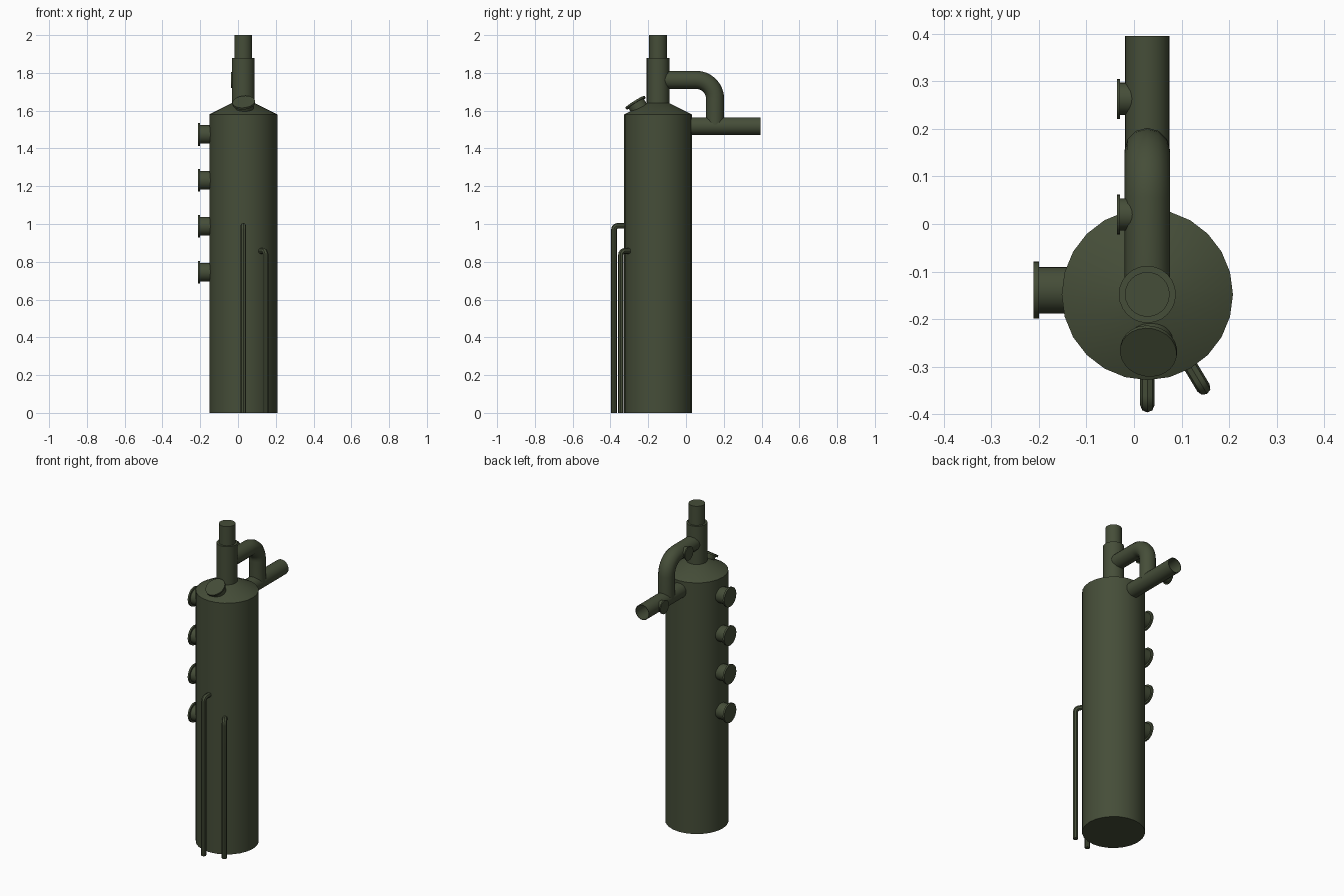
import bpy, bmesh, math
from mathutils import Vector

if "Cube" in bpy.data.objects:
    bpy.data.objects.remove(bpy.data.objects["Cube"])

CX, CY = 0.028, -0.148          # tank axis

green = bpy.data.materials.new("dark olive green")
green.diffuse_color = (0.06, 0.075, 0.04, 1)
green.use_nodes = True
green.node_tree.nodes["Principled BSDF"].inputs["Base Color"].default_value = green.diffuse_color


def finish(obj):
    obj.data.materials.clear()
    obj.data.materials.append(green)
    bpy.ops.object.select_all(action='DESELECT')
    obj.select_set(True)
    bpy.context.view_layer.objects.active = obj
    bpy.ops.object.shade_smooth_by_angle(angle=math.radians(35))
    return obj


def lathe(name, origin, axis, rings, sides=24, cap_end=True):
    """Round part: rings are (radius, distance along axis)."""
    rot = Vector(axis).to_track_quat('Z', 'Y')
    bm = bmesh.new()
    loops = []
    for r, d in rings:
        loops.append([bm.verts.new(Vector(origin) + rot @ Vector((
            r * math.cos(2 * math.pi * i / sides),
            r * math.sin(2 * math.pi * i / sides), d))) for i in range(sides)])
    for a, b in zip(loops, loops[1:]):
        for i in range(sides):
            j = (i + 1) % sides
            bm.faces.new((a[i], a[j], b[j], b[i]))
    bm.faces.new(loops[0][::-1])
    if cap_end:
        bm.faces.new(loops[-1])
    bmesh.ops.recalc_face_normals(bm, faces=bm.faces)
    me = bpy.data.meshes.new(name)
    bm.to_mesh(me)
    bm.free()
    obj = bpy.data.objects.new(name, me)
    bpy.context.collection.objects.link(obj)
    return finish(obj)


def bent_pipe(name, start, corner, end, radius, bend, res):
    """Pipe through one rounded right-angle corner."""
    s, c, e = Vector(start), Vector(corner), Vector(end)
    u, v = (s - c).normalized(), (e - c).normalized()
    mid = c + (u + v) * bend
    pts = [s]
    for i in range(9):
        t = math.pi / 2 * i / 8
        pts.append(mid - v * bend * math.cos(t) - u * bend * math.sin(t))
    pts.append(e)
    cu = bpy.data.curves.new(name, 'CURVE')
    cu.dimensions = '3D'
    cu.bevel_depth = radius
    cu.bevel_resolution = res
    cu.use_fill_caps = True
    sp = cu.splines.new('POLY')
    sp.points.add(len(pts) - 1)
    for p, q in zip(sp.points, pts):
        p.co = (*q, 1)
    obj = bpy.data.objects.new(name, cu)
    bpy.context.collection.objects.link(obj)
    bpy.ops.object.select_all(action='DESELECT')
    obj.select_set(True)
    bpy.context.view_layer.objects.active = obj
    bpy.ops.object.convert(target='MESH')
    return finish(bpy.context.view_layer.objects.active)


# Tank with conical roof
lathe("tank", (CX, CY, 0), (0, 0, 1), [(0.18, 0), (0.18, 1.58), (0.06, 1.64)])

# Stepped chimney on top
lathe("chimney", (CX, CY, 0), (0, 0, 1),
      [(0.06, 1.62), (0.06, 1.88), (0.047, 1.88), (0.047, 2.0)])

# Open outlet pipe at the back: outer wall, thin rim, deep bore
lathe("outlet_pipe", (CX, 0, 1.518), (0, 1, 0),
      [(0.047, 0), (0.047, 0.395), (0.044, 0.395), (0.044, 0.02)])

# Bypass elbow from chimney down into the outlet
bent_pipe("bypass_elbow", (CX, CY, 1.763), (CX, 0.154, 1.763),
          (CX, 0.154, 1.525), 0.048, 0.1, 4)

# Inspection ports up the left side
for i in range(4):
    z = 0.745 + i * 0.243
    lathe(f"side_port_{i + 1}", (-0.10, -0.139, z), (-1, 0, 0),
          [(0.049, 0), (0.049, 0.10), (0.06, 0.10), (0.06, 0.111)])

# Small caps on the outlet and bypass pipes
for name, y, z in (("outlet_cap", 0.263, 1.518), ("bypass_cap", 0.02, 1.763)):
    lathe(name, (0.01, y, z), (-1, 0, 0),
          [(0.034, 0), (0.034, 0.039), (0.042, 0.039), (0.042, 0.046)])

# Tilted hatch on the roof
n = Vector((-0.1, -0.53, 0.85)).normalized()
lathe("roof_hatch", Vector((CX + 0.002, -0.27, 1.647)) - n * 0.06, n,
      [(0.048, 0), (0.048, 0.049), (0.06, 0.049), (0.06, 0.06)])

# Thin feed pipes at the front, leaving the tank radially
for name, deg, reach, z in (("feed_pipe_tall", -90, 0.233, 0.99),
                            ("feed_pipe_short", -59, 0.229, 0.857)):
    d = Vector((math.cos(math.radians(deg)), math.sin(math.radians(deg)), 0))
    c = Vector((CX, CY, z))
    outer = c + d * reach
    bent_pipe(name, c + d * 0.16, outer, (outer.x, outer.y, 0), 0.015, 0.02, 2)
